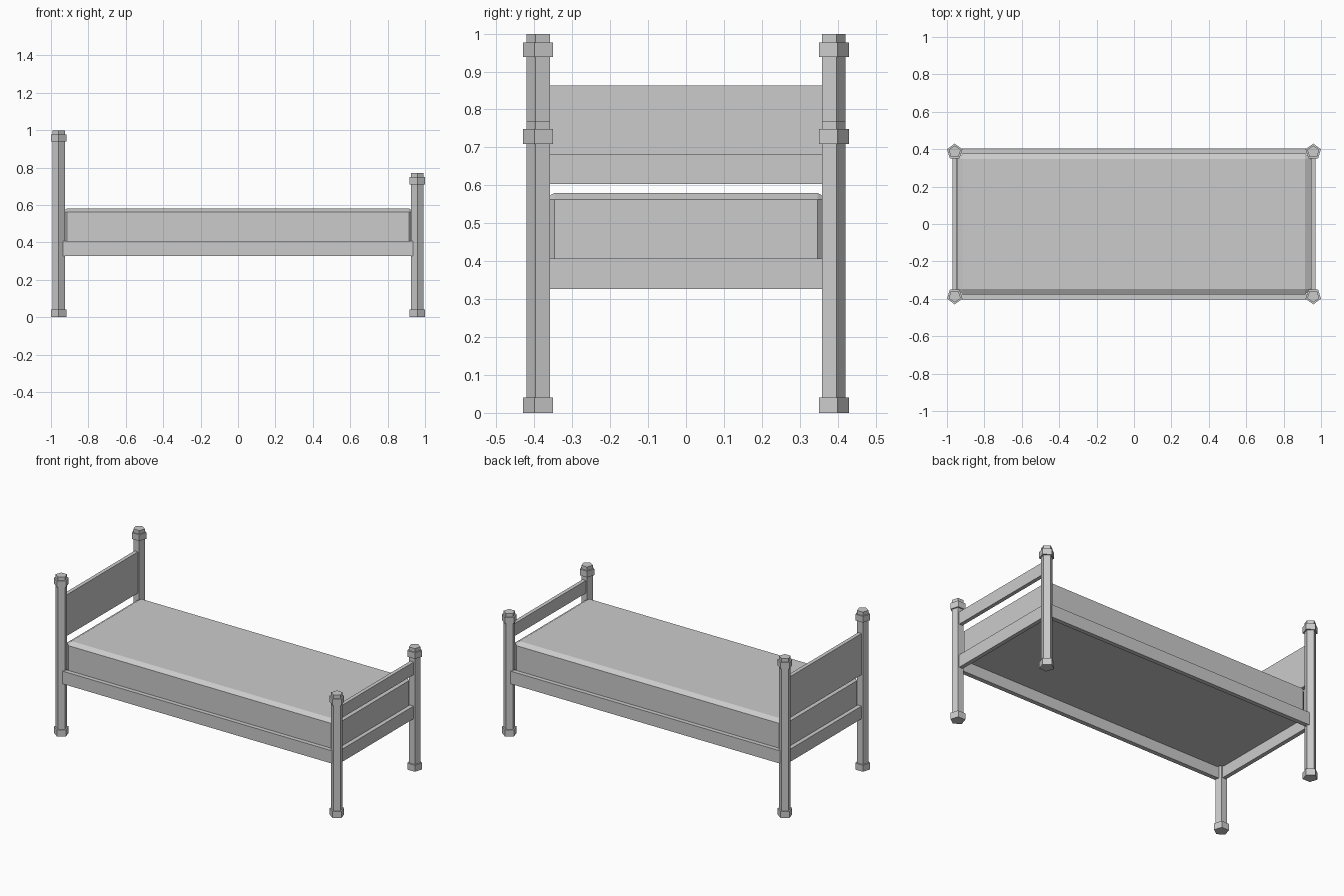
import bpy, bmesh, math
from mathutils import Vector

if "Cube" in bpy.data.objects:
    bpy.data.objects.remove(bpy.data.objects["Cube"])

PX, PY = 0.9586, 0.386      # post centres


def make_object(name, bm):
    bmesh.ops.recalc_face_normals(bm, faces=bm.faces)
    me = bpy.data.meshes.new(name)
    bm.to_mesh(me)
    bm.free()
    ob = bpy.data.objects.new(name, me)
    bpy.context.collection.objects.link(ob)
    return ob


def box(name, x, y, z):
    bm = bmesh.new()
    bmesh.ops.create_cube(bm, size=1)
    for v in bm.verts:
        v.co = Vector(r[0] if c < 0 else r[1] for c, r in zip(v.co, (x, y, z)))
    return make_object(name, bm)


def prism(bm, cx, cy, r, z0, z1, side):
    # five-sided column with one corner pointing outward along y
    ring = []
    for i in range(5):
        a = side * math.pi / 2 + i * math.tau / 5
        ring.append(bm.verts.new((cx + r * math.cos(a), cy + r * math.sin(a), z0)))
    face = bm.faces.new(ring)
    out = bmesh.ops.extrude_face_region(bm, geom=[face])
    for v in out["geom"]:
        if isinstance(v, bmesh.types.BMVert):
            v.co.z = z1


# Posts with foot block and collar
for sx, end, top in ((-1, "head", 0.999), (1, "foot", 0.77)):
    for sy, where in ((-1, "front"), (1, "back")):
        bm = bmesh.new()
        for r, z0, z1 in ((0.034, 0.002, top),
                          (0.0435, 0, 0.041),
                          (0.0435, top - 0.061, top - 0.022)):
            prism(bm, sx * PX, sy * PY, r, z0, z1, sy)
        make_object(f"{end}_{where}_post", bm)

# Rails around the frame
for s, where in ((-1, "front"), (1, "back")):
    box(f"{where}_side_rail", (-PX, PX), sorted((s * 0.376, s * 0.404)), (0.327, 0.407))
for s, where in ((-1, "head"), (1, "foot")):
    box(f"{where}_end_rail", sorted((s * 0.945, s * 0.971)), (-PY, PY), (0.327, 0.407))

# Headboard panel and footboard bar
box("headboard", (-0.971, -0.947), (-PY, PY), (0.604, 0.863))
box("footboard", (0.947, 0.971), (-PY, PY), (0.604, 0.683))

# Mattress: chamfered uprights and top rim, flatter in z
bm = bmesh.new()
bmesh.ops.create_cube(bm, size=1)
for v in bm.verts:
    v.co = Vector((v.co.x * 1.89, v.co.y * 0.754, 0.58 / 0.57 if v.co.z > 0 else 0.397 / 0.57))
rim = [e for e in bm.edges if max(v.co.z for v in e.verts) > 0.9]
bmesh.ops.bevel(bm, geom=rim, offset=0.03, segments=1, affect='EDGES', profile=0.5)
for v in bm.verts:
    v.co.z *= 0.57
make_object("mattress", bm)
